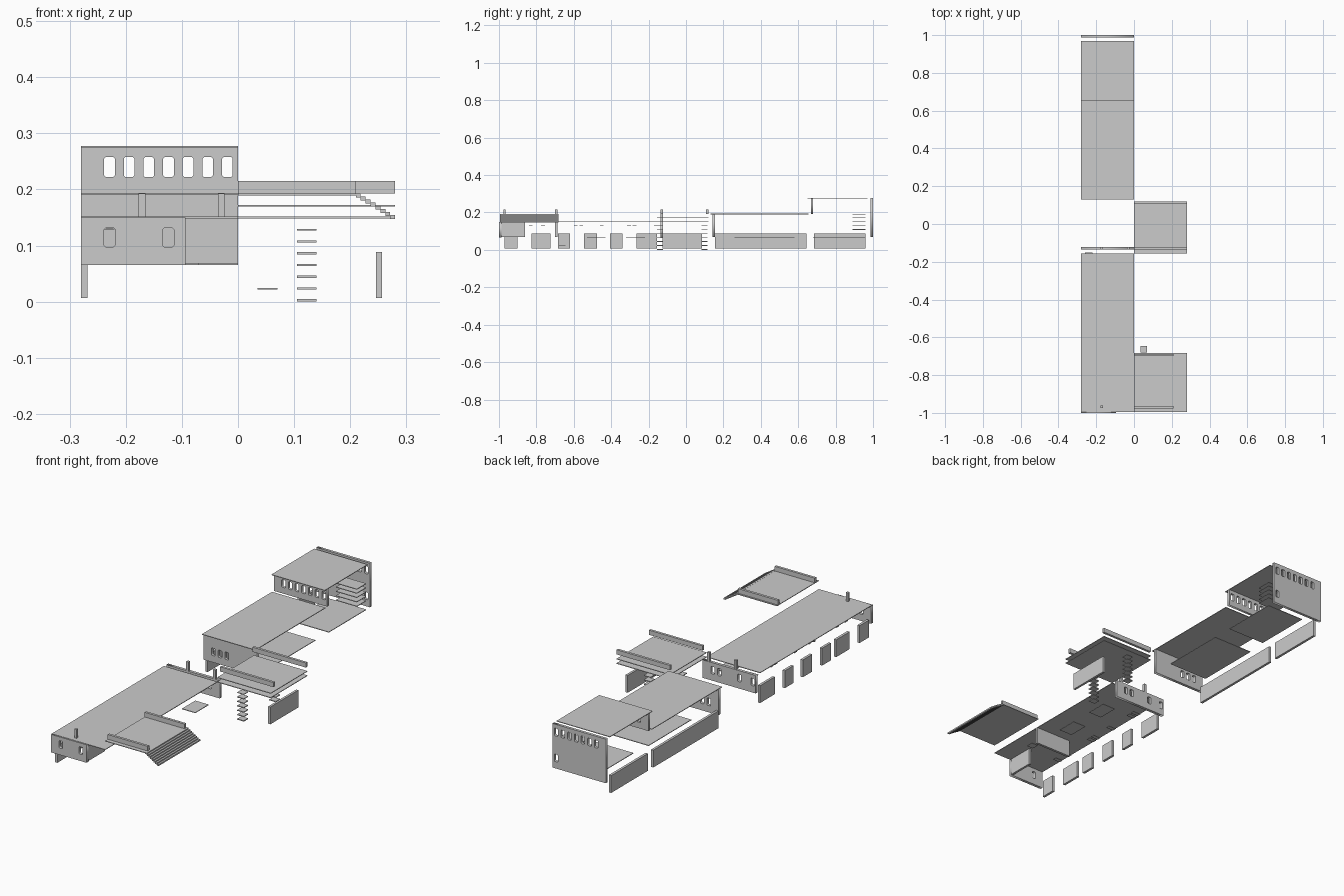
import bpy

if "Cube" in bpy.data.objects:
    bpy.data.objects.remove(bpy.data.objects["Cube"])


def box(name, x0, x1, y0, y1, z0, z1):
    v = [(x, y, z) for z in (z0, z1) for x, y in ((x0, y0), (x1, y0), (x1, y1), (x0, y1))]
    f = [(3, 2, 1, 0), (4, 5, 6, 7), (0, 1, 5, 4), (1, 2, 6, 5), (2, 3, 7, 6), (3, 0, 4, 7)]
    m = bpy.data.meshes.new(name)
    m.from_pydata(v, [], f)
    o = bpy.data.objects.new(name, m)
    bpy.context.collection.objects.link(o)
    return o


def slab(name, x0, x1, y0, y1, z, t=0.003):
    return box(name, x0, x1, y0, y1, z - t / 2, z + t / 2)


def prism_xz(name, loops, y0, y1):
    """Extrude x-z outlines along y; inner outlines become holes."""
    c = bpy.data.curves.new(name, 'CURVE')
    c.dimensions = '2D'
    c.fill_mode = 'BOTH'
    c.extrude = (y1 - y0) / 2
    for pts in loops:
        s = c.splines.new('POLY')
        s.points.add(len(pts) - 1)
        for p, (x, z) in zip(s.points, pts):
            p.co = (x, z, 0, 1)
        s.use_cyclic_u = True
    o = bpy.data.objects.new(name, c)
    bpy.context.collection.objects.link(o)
    o.rotation_euler = (1.5707963, 0, 0)
    o.location.y = (y0 + y1) / 2
    bpy.ops.object.select_all(action='DESELECT')
    o.select_set(True)
    bpy.context.view_layer.objects.active = o
    bpy.ops.object.convert(target='MESH')


def window(cx, z0, z1, w=0.019, b=0.003):
    a, e = cx - w / 2, cx + w / 2
    return [(a + b, z0), (e - b, z0), (e, z0 + b), (e, z1 - b),
            (e - b, z1), (a + b, z1), (a, z1 - b), (a, z0 + b)]


def wall(name, x0, x1, y0, y1, z0, z1, holes):
    prism_xz(name, [[(x0, z0), (x1, z0), (x1, z1), (x0, z1)]] + holes, y0, y1)


# roofs
slab("front_roof", -0.28, 0, -0.995, -0.155, 0.15)
slab("low_back_roof", -0.28, 0, 0.13, 0.655, 0.192)
slab("high_back_roof", -0.28, 0, 0.65, 0.97, 0.276)

# front wing walls
wall("front_wall", -0.28, -0.094, -1.0, -0.986, 0.065, 0.15,
     [window(x, 0.097, 0.132) for x in (-0.229, -0.124)])
box("entrance_side_wall", -0.105, -0.094, -0.986, -0.86, 0.068, 0.149)
box("entrance_back_wall", -0.19, 0, -0.70, -0.688, 0.068, 0.149)
wall("front_wing_end_wall", -0.28, 0, -0.136, -0.122, 0.065, 0.15,
     [window(x, 0.097, 0.132) for x in (-0.054, -0.089, -0.194, -0.264)])

# back wing walls with window rows
row = [-0.229 + 0.035 * i for i in range(7)]
upper = [window(x, 0.222, 0.258) for x in row]
wall("back_wing_front_wall", -0.28, 0, 0.142, 0.156, 0.068, 0.191,
     [window(x, 0.1, 0.135) for x in row[:3]])
wall("clerestory_wall", -0.28, 0, 0.668, 0.68, 0.193, 0.275, upper)
wall("back_wall", -0.28, 0, 0.987, 1.0, 0.068, 0.277,
     [window(x, 0.222, 0.258) for x in row] + [window(-0.019, 0.1, 0.135)])

# lower side panels
for y0, y1 in ((-0.97, -0.90), (-0.825, -0.725), (-0.685, -0.62), (-0.545, -0.475),
               (-0.405, -0.34), (-0.265, -0.155), (0.155, 0.645), (0.685, 0.96)):
    box("side_panel", -0.28, -0.268, y0, y1, 0.007, 0.089)
box("terrace_side_panel", 0.246, 0.257, -0.125, 0.085, 0.007, 0.089)

# chimney posts
for x, y in ((-0.171, -0.967), (-0.171, -0.129), (-0.03, -0.129)):
    box("chimney_post", x - 0.006, x + 0.006, y - 0.006, y + 0.006, 0.15, 0.193)

# terrace slabs and parapets
for z in (0.15, 0.171):
    slab("terrace_slab", 0, 0.28, -0.155, 0.12, z)
for y in (-0.129, 0.114):
    box("terrace_parapet", 0, 0.28, y - 0.006, y + 0.006, 0.193, 0.215)

# entrance deck, parapets and wide steps
slab("entrance_deck", 0, 0.21, -0.995, -0.682, 0.191)
for y in (-0.97, -0.694):
    box("entrance_parapet", 0, 0.21, y - 0.006, y + 0.006, 0.193, 0.215)
for x0, top in ((0.21, 0.193), (0.245, 0.171)):
    for i in range(4):
        z = top - 0.0055 * i
        box("wide_step", x0 + 0.00875 * i, x0 + 0.00875 * (i + 1),
            -0.995, -0.682, z - 0.007, z)

# stacked stair treads
for i in range(7):
    z = 0.0025 + 0.021 * i
    for y in (-0.14, 0.1):
        slab("stair_tread", 0.105, 0.14, y - 0.016, y + 0.016, z, 0.004 if i < 6 else 0.003)
for z in (0.109, 0.13, 0.151, 0.171, 0.19):
    slab("back_stair_landing", -0.11, 0, 0.89, 0.96, z)
slab("door_step", 0.035, 0.07, -0.68, -0.645, 0.023)

# inner floor plates
slab("back_floor", -0.21, 0, 0.26, 0.58, 0.067)
slab("rear_floor", -0.2, 0, 0.68, 0.96, 0.067)
for y in (-0.53, -0.32):
    slab("small_floor", -0.07, 0, y, y + 0.1, 0.067)

# small ledges beneath the front roof
for y in (-0.83, -0.765, -0.59, -0.56, -0.45, -0.305, -0.275, -0.16):
    slab("ledge", -0.26, -0.22, y - 0.01, y + 0.01, 0.13)
